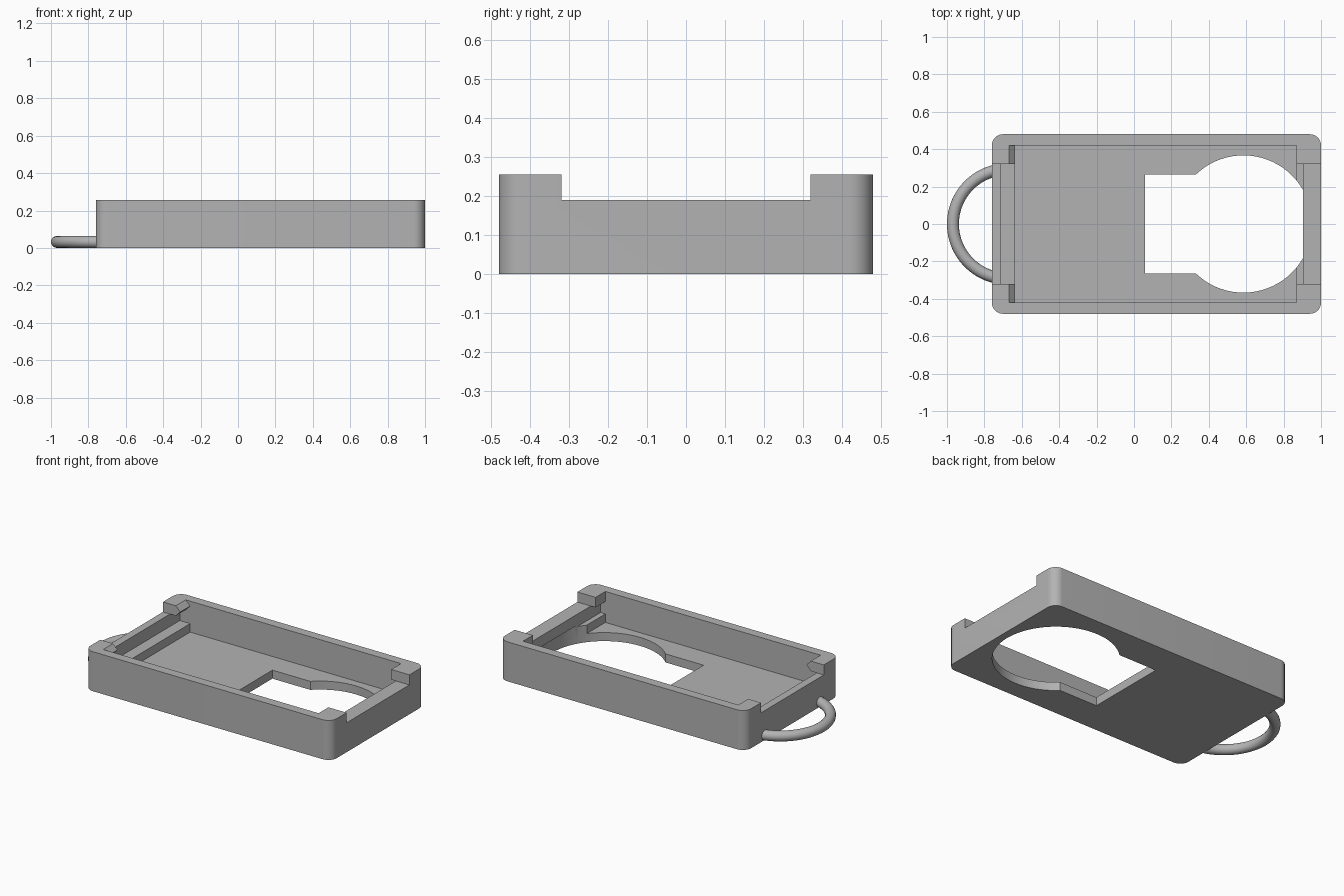
import bpy, bmesh, math
from mathutils import Matrix

if "Cube" in bpy.data.objects:
    bpy.data.objects.remove(bpy.data.objects["Cube"], do_unlink=True)

grey = bpy.data.materials.new("plain grey")
grey.use_nodes = True
grey.diffuse_color = (0.45, 0.45, 0.45, 1)
grey.node_tree.nodes["Principled BSDF"].inputs["Base Color"].default_value = grey.diffuse_color


def prism(name, points, low, high, across=False):
    """Extrude an outline upwards, or an x-z outline along y."""
    bm = bmesh.new()
    if across:
        verts = [bm.verts.new((x, low, z)) for x, z in points]
        step = (0, high - low, 0)
    else:
        verts = [bm.verts.new((x, y, low)) for x, y in points]
        step = (0, 0, high - low)
    face = bm.faces.new(verts)
    new = bmesh.ops.extrude_face_region(bm, geom=[face])["geom"]
    bmesh.ops.translate(bm, vec=step, verts=[v for v in new if isinstance(v, bmesh.types.BMVert)])
    bmesh.ops.recalc_face_normals(bm, faces=bm.faces)
    mesh = bpy.data.meshes.new(name)
    bm.to_mesh(mesh)
    bm.free()
    obj = bpy.data.objects.new(name, mesh)
    bpy.context.collection.objects.link(obj)
    mesh.materials.append(grey)
    return obj


def arc(cx, cy, r, start, end, steps):
    return [(cx + r * math.cos(math.radians(start + (end - start) * i / steps)),
             cy + r * math.sin(math.radians(start + (end - start) * i / steps)))
            for i in range(steps + 1)]


def rectangle(x0, x1, y):
    return [(x0, -y), (x1, -y), (x1, y), (x0, y)]


def select_only(obj):
    bpy.ops.object.select_all(action='DESELECT')
    obj.select_set(True)
    bpy.context.view_layer.objects.active = obj


# Tray body with rounded upright corners
r = 0.06
outline = []
for cx, cy, a in ((1 - r, 0.48 - r, 0), (r - 0.76, 0.48 - r, 90),
                  (r - 0.76, r - 0.48, 180), (1 - r, r - 0.48, 270)):
    outline += arc(cx, cy, r, a, a + 90, 12)
tray = prism("tray_body", outline, 0, 0.255)

# Cavity with end ledges, grooves and a pointed lip at the ring end
cavity = [(-0.636, 0.055), (0.87, 0.055), (0.87, 0.11), (0.904, 0.11),
          (0.904, 0.19), (0.87, 0.19), (0.87, 0.3), (-0.713, 0.3),
          (-0.636, 0.223), (-0.668, 0.19), (-0.71, 0.19), (-0.71, 0.11), (-0.636, 0.11)]
cutters = [
    prism("cavity_cutter", cavity, -0.42, 0.42, across=True),
    prism("end_notch_cutter", rectangle(-0.9, 1.1, 0.32), 0.19, 0.4),
    prism("round_opening_cutter", arc(0.585, 0, 0.367, 0, 355, 71), -0.1, 0.12),
    prism("square_opening_cutter", rectangle(0.06, 0.6, 0.265), -0.1, 0.1),
]
select_only(tray)
for cutter in cutters:
    mod = tray.modifiers.new(cutter.name, 'BOOLEAN')
    mod.operation = 'DIFFERENCE'
    mod.solver = 'EXACT'
    mod.object = cutter
    bpy.ops.object.modifier_apply(modifier=mod.name)
for cutter in cutters:
    bpy.data.objects.remove(cutter, do_unlink=True)
bpy.ops.object.shade_smooth_by_angle(angle=math.radians(30))

# Carrying ring, ending inside the end wall
path = bpy.data.curves.new("ring_path", 'CURVE')
path.dimensions = '3D'
path.bevel_depth = 0.032
path.bevel_resolution = 6
path.use_fill_caps = True
spline = path.splines.new('POLY')
points = arc(-0.675, 0, 0.293, 98, 262, 48)
spline.points.add(len(points) - 1)
for p, (x, y) in zip(spline.points, points):
    p.co = (x, y, 0.032, 1)
ring = bpy.data.objects.new("carry_ring", path)
bpy.context.collection.objects.link(ring)
path.materials.append(grey)
select_only(ring)
bpy.ops.object.convert(target='MESH')
bpy.ops.object.shade_smooth_by_angle(angle=math.radians(40))
